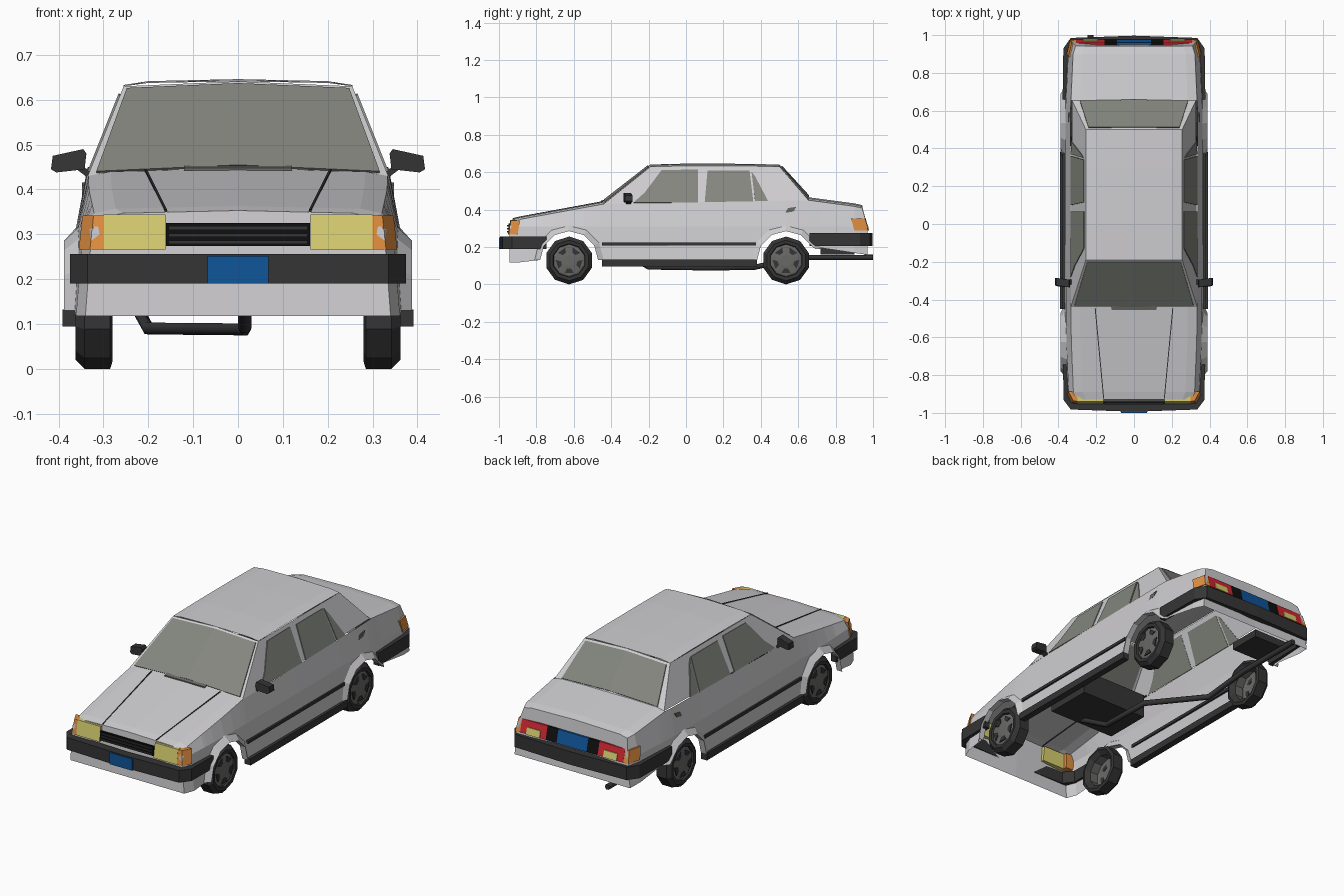
import bpy, bmesh, math
from mathutils import Vector as V

if "Cube" in bpy.data.objects:
    bpy.data.objects.remove(bpy.data.objects["Cube"])


def mat(name, *c):
    m = bpy.data.materials.new(name)
    m.diffuse_color = (*c, 1)
    m.use_nodes = True
    m.node_tree.nodes["Principled BSDF"].inputs["Base Color"].default_value = m.diffuse_color
    return m


PAINT = mat("silver paint", .62, .61, .63)
GLASS = mat("window glass", .23, .24, .21)
TRIM = mat("dark trim", .035, .035, .035)
BLACK = mat("black", .005, .005, .005)
RIM = mat("rim grey", .14, .14, .135)
YELLOW = mat("lamp yellow", .68, .62, .16)
ORANGE = mat("indicator orange", .75, .27, .05)
RED = mat("tail lamp red", .62, .02, .03)
BLUE = mat("plate blue", .005, .09, .32)


def obj(name, verts, faces, m, mirror=False):
    bm = bmesh.new()
    for s in ((1, -1) if mirror else (1,)):
        vs = [bm.verts.new((v[0] * s, v[1], v[2])) for v in verts]
        for f in faces:
            bm.faces.new([vs[i] for i in f])
    bmesh.ops.remove_doubles(bm, verts=bm.verts, dist=1e-5)
    bmesh.ops.recalc_face_normals(bm, faces=bm.faces)
    me = bpy.data.meshes.new(name)
    bm.to_mesh(me)
    bm.free()
    me.materials.append(m)
    o = bpy.data.objects.new(name, me)
    bpy.context.collection.objects.link(o)
    return o


def solid(name, pts, vec, m, mirror=False):
    """Polygon pushed along a vector."""
    n = len(pts)
    verts = [V(p) for p in pts] + [V(p) + V(vec) for p in pts]
    faces = [range(n), range(n, 2 * n)]
    faces += [(i, (i + 1) % n, n + (i + 1) % n, n + i) for i in range(n)]
    return obj(name, verts, faces, m, mirror)


def box(name, x, y, z, m, mirror=False):
    pts = [(x[0], y[0], z[0]), (x[1], y[0], z[0]), (x[1], y[1], z[0]), (x[0], y[1], z[0])]
    return solid(name, pts, (0, 0, z[1] - z[0]), m, mirror)


def grid(name, rows, m, mirror=False, skip=None, extra=(), closed=False):
    """Quads between equal rows of points."""
    n = len(rows[0])
    faces = [(i * n + j, i * n + (j + 1) % n, (i + 1) * n + (j + 1) % n, (i + 1) * n + j)
             for i in range(len(rows) - 1) for j in range(n if closed else n - 1)
             if not (skip and skip(i, j))]
    return obj(name, [p for r in rows for p in r], faces + list(extra), m, mirror)


def lerp(t, table):
    if t <= table[0][0]:
        return table[0][1]
    for (a, p), (b, q) in zip(table, table[1:]):
        if t <= b:
            return p + (q - p) * (t - a) / (b - a)
    return table[-1][1]


# ---- lower body shell with open wheel arches
AXLES = (-.625, .535)
R = .16


def shoulder(y):
    return lerp(y, [(-.945, .337), (-.44, .43), (.655, .45), (.97, .408)])


def body_x(y, z):
    w = lerp(y, [(-.945, .9), (-.89, .955), (-.6, .99), (0, 1), (.6, 1), (.9, .96), (.97, .92)])
    return w * lerp(z, [(.118, .378), (.31, .362), (shoulder(y), .336)])


def bottom(y):
    for c in AXLES:
        if abs(y - c) <= R + 1e-6:
            z = .13 + math.sqrt(max(0, R * R - (y - c) ** 2))
            return max(z, .19) if y > .6 else z
    return lerp(y, [(-.8, .118), (-.7, .13), (.6, .13), (.69, .2), (.97, .158)])


ys = [-.945, -.89, -.44, 0, .655, .72, .9, .97]
ys += [c - R * math.cos(math.radians(a)) for c in AXLES for a in range(0, 181, 30)]
ys.sort()
rows = []
for y in ys:
    yt = min(max(y, -.928), .942)
    s = shoulder(y)
    xs = body_x(y, s)
    rows.append([(body_x(y, bottom(y)), y, bottom(y)), (body_x(y, .31), y, .31), (xs, yt, s),
                 (xs * .85, yt, s + .01), (0, yt, s + .016)])
n = len(ys) * 5
rows.append([(0, ys[0], bottom(ys[0])), (0, ys[-1], bottom(ys[-1]))] + [(0, 0, .4)] * 3)
grid("body_shell", rows, PAINT, True,
     lambda i, j: i == len(ys) - 1 or (j > 1 and ys[i] >= -.441 and ys[i + 1] <= .656),
     [(0, 1, 2, 3, 4, n), (n - 5, n - 4, n - 3, n - 2, n - 1, n + 1)])

# flared arch lips
for name, c in zip(("front_arch_lip", "rear_arch_lip"), AXLES):
    lip = []
    for a in range(0, 181, 30):
        cy, sz = -math.cos(math.radians(a)), math.sin(math.radians(a))
        low = .19 if c > 0 and a > 150 else 0
        yo, zo = c + .185 * cy, max(.13 + .185 * sz, low)
        yi, zi = c + .155 * cy, max(.13 + .155 * sz, low)
        lip.append([(body_x(yo, zo), yo, zo), (.388, yi, zi), (.355, yi, zi)])
    grid(name, lip, PAINT, True)

# ---- cabin: roof, pillars and window surrounds
FA, FB, FC, FD = [V(p) for p in ((0, -.44, .447), (.335, -.44, .43), (.255, -.19, .63), (0, -.19, .641))]
RA, RB, RC, RD = [V(p) for p in ((0, .66, .466), (.328, .655, .45), (.255, .5, .63), (0, .5, .641))]
grid("roof", [[(.255, y, e), (.2, y, (e + t) / 2 + .002), (0, y, t)] for y, e, t in
              ((-.19, .63, .641), (0, .633, .646), (.3, .633, .645), (.5, .63, .641))], PAINT, True)
obj("cabin_frame", [FA, FB, FC, FD, RA, RB, RC, RD],
    [(0, 1, 2, 3), (4, 5, 6, 7), (1, 5, 6, 2)], PAINT, True)


def screen(name, q, uv, vec):
    a, b, c, d = q
    pts = [a.lerp(b, u).lerp(d.lerp(c, u), v) for u, v in uv]
    solid(name, pts, vec, GLASS, True)


screen("windshield", (FA, FB, FC, FD), [(0, .02), (.95, .03), (.96, .96), (0, .96)], (0, -.004, .004))
screen("rear_window", (RA, RB, RC, RD), [(0, .03), (.88, .04), (.93, .94), (0, .94)], (0, .004, .004))


def side_plate(name, yz, m, off=0.0):
    solid(name, [(.334 - .4 * (z - .43) + off, y, z) for y, z in yz], (.005, 0, .002), m, True)


side_plate("front_door_glass", [(-.28, .436), (-.22, .49), (-.13, .61), (.065, .612), (.065, .436)], GLASS)
side_plate("rear_door_glass", [(.1, .438), (.115, .606), (.34, .606), (.36, .44)], GLASS)
side_plate("quarter_glass", [(.37, .44), (.35, .602), (.37, .575), (.44, .442)], GLASS)
solid("pillar_vent", [(.342, .53, .382), (.342, .575, .39), (.342, .59, .415), (.342, .545, .408)],
      (.006, 0, 0), RIM, True)

# ---- bonnet shut lines and cowl vent
solid("bonnet_gap", [(.158, -.925, .349), (.163, -.925, .349), (.208, -.445, .439), (.203, -.445, .439)],
      (0, 0, .006), TRIM, True)
solid("cowl_vent", [(-.12, -.455, .442), (.12, -.455, .442), (.12, -.43, .448), (-.12, -.43, .448)],
      (0, 0, .006), RIM)


# ---- wrap-around bumpers
def bumper(name, path, z0, z1, inward):
    ring = []
    for x, y in path:
        xi, yi = x - (.03 if x else 0), y + (inward if abs(y) > .8 else 0)
        ring.append([(x, y, z0), (x, y, z1), (xi, yi, z1), (xi, yi, z0)])
    grid(name, ring, TRIM, True, closed=True, extra=[(0, 1, 2, 3)])


bumper("front_bumper", [(.375, -.745), (.374, -.93), (.335, -.982), (0, -.994)], .19, .256, .045)
bumper("rear_bumper", [(.378, .66), (.374, .93), (.335, .985), (0, .997)], .205, .275, -.045)

# ---- front lamps, grille, number plates
solid("headlight", [(.162, -.952, .266), (.3, -.952, .266), (.3, -.92, .266), (.162, -.92, .266)],
      (0, .012, .078), YELLOW, True)
solid("front_indicator", [(.3, -.952, .266), (.33, -.948, .266), (.355, -.9, .266), (.3, -.9, .266)],
      (-.008, .012, .076), ORANGE, True)
box("grille_opening", (-.16, .16), (-.949, -.94), (.274, .325), BLACK)
for z in (.278, .294, .31):
    box("grille_slat", (-.155, .155), (-.956, -.945), (z, z + .008), TRIM)
box("front_plate", (-.068, .068), (-1, -.985), (.19, .252), BLUE)

# ---- tail lamps
SLANT = (0, -.017, .068)


def tail(name, x0, x1, y, m, z0=.288, vec=SLANT, mirror=True):
    solid(name, [(x0, y, z0), (x1, y, z0), (x1, y - .02, z0), (x0, y - .02, z0)], vec, m, mirror)


tail("rear_plate", -.09, .09, .977, BLUE, mirror=False)
tail("rear_black_panel", .09, .155, .976, BLACK)
tail("tail_lamp", .155, .308, .976, RED)
tail("reverse_lamp", .19, .27, .98, YELLOW, .288, (0, -.009, .036))
solid("rear_indicator", [(.308, .976, .288), (.338, .974, .288), (.356, .9, .288), (.308, .9, .288)],
      (-.008, -.017, .065), ORANGE, True)

# ---- sills, side mouldings, mirrors
box("sill", (.355, .391), (-.45, .38), (.095, .132), TRIM, True)
box("side_moulding", (.36, .378), (-.45, .375), (.208, .224), TRIM, True)
solid("mirror_housing", [(.342, -.335, .445), (.405, -.33, .438), (.417, -.325, .445), (.413, -.325, .475),
                         (.345, -.335, .49), (.338, -.335, .48)], (0, .04, 0), TRIM, True)
solid("mirror_stem", [(.325, -.32, .435), (.34, -.32, .43), (.36, -.32, .445), (.345, -.32, .452)],
      (0, .025, 0), TRIM, True)

# ---- wheels: ten-sided tyres with five-hole rims
SIDES = 10


def around(c, x, r, deg):
    a = math.radians(deg)
    return (x, c + r * math.sin(a), .128 - r * math.cos(a))


def wheel_ring(c, x, r):
    return [around(c, x, r, 360 / SIDES * k) for k in range(SIDES)]


for side, c in zip(("front", "rear"), AXLES):
    prof = [(.3, .085), (.28, .112), (.285, .128), (.342, .128), (.362, .108), (.36, .09), (.35, .086)]
    grid(side + "_tyre", [wheel_ring(c, x, r) for x, r in prof], TRIM, True, closed=True)
    rim = [wheel_ring(c, x, r) for x, r in ((.3, .086), (.35, .087), (.353, .078), (.358, .03))]
    grid(side + "_rim", rim, RIM, True, closed=True, extra=[range(3 * SIDES, 4 * SIDES)])
    for k in range(5):
        b = k * 72
        solid(side + "_rim_hole", [around(c, .354, r, b + d) for r, d in
                                   ((.045, -14), (.072, -20), (.072, 20), (.045, 14))],
              (.005, 0, 0), TRIM, True)

# ---- underside: gearbox block, exhaust pipe, silencer
box("gearbox_block", (-.2, .2), (-.42, -.16), (.2, .33), TRIM)
cu = bpy.data.curves.new("exhaust_pipe", 'CURVE')
cu.dimensions = '3D'
cu.bevel_depth = .015
cu.bevel_resolution = 1
cu.use_fill_caps = True
path = [(.015, -.4, .21), (.015, -.2, .092), (.015, .1, .088), (-.2, .36, .09), (-.23, .6, .145), (-.23, 1, .145)]
sp = cu.splines.new('POLY')
sp.points.add(len(path) - 1)
for p, co in zip(sp.points, path):
    p.co = (*co, 1)
cu.materials.append(TRIM)
bpy.context.collection.objects.link(bpy.data.objects.new("exhaust_pipe", cu))
box("silencer", (-.26, -.06), (.72, .9), (.16, .2), TRIM)
